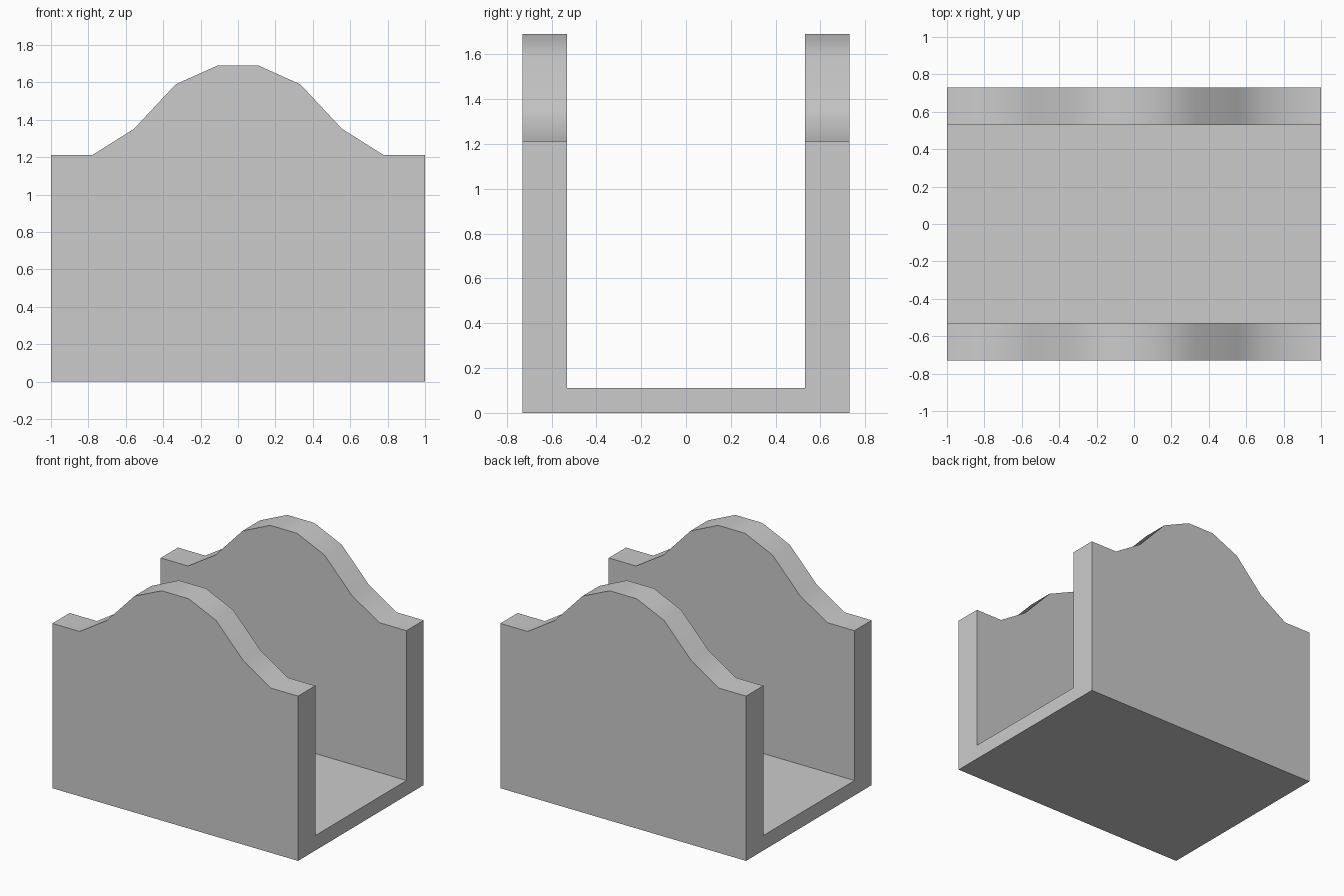
import bpy
import bmesh
from math import radians

cube = bpy.data.objects.get("Cube")
if cube:
    bpy.data.objects.remove(cube, do_unlink=True)

# Single plain grey finish
grey = bpy.data.materials.new("plain_grey")
grey.use_nodes = True
colour = (0.6, 0.6, 0.6, 1)
grey.diffuse_color = colour
grey.node_tree.nodes["Principled BSDF"].inputs["Base Color"].default_value = colour

OUTER, INNER, FLOOR = 0.73, 0.53, 0.11

# Half of the wavy wall top, mirrored to the other side
half = [(0.11, 1.69), (0.333, 1.59), (0.556, 1.352), (0.778, 1.212), (1, 1.212)]
crest = [(-x, z) for x, z in reversed(half)] + half


def u_section(bm, x, top):
    """Ring of vertices around the U-shaped cross-section at x."""
    side = [(OUTER, 0), (OUTER, top), (INNER, top), (INNER, FLOOR)]
    ring = side + [(-y, z) for y, z in reversed(side)]
    return [bm.verts.new((x, y, z)) for y, z in ring]


# Loft the trough: two walls and the floor between them
bm = bmesh.new()
rings = [u_section(bm, x, z) for x, z in crest]
for a, b in zip(rings, rings[1:]):
    for i in range(len(a)):
        j = (i + 1) % len(a)
        bm.faces.new((a[i], a[j], b[j], b[i]))
bm.faces.new(rings[0])
bm.faces.new(rings[-1])
bmesh.ops.recalc_face_normals(bm, faces=bm.faces)

# Merge flat panels into single faces
bmesh.ops.dissolve_limit(bm, angle_limit=radians(1), verts=bm.verts, edges=bm.edges)

mesh = bpy.data.meshes.new("wavy_walled_holder")
bm.to_mesh(mesh)
bm.free()
mesh.materials.append(grey)
holder = bpy.data.objects.new("wavy_walled_holder", mesh)
bpy.context.collection.objects.link(holder)

# Soft shading along the wave, crisp at the corners
bpy.ops.object.select_all(action="DESELECT")
holder.select_set(True)
bpy.context.view_layer.objects.active = holder
bpy.ops.object.shade_smooth_by_angle(angle=radians(40))
